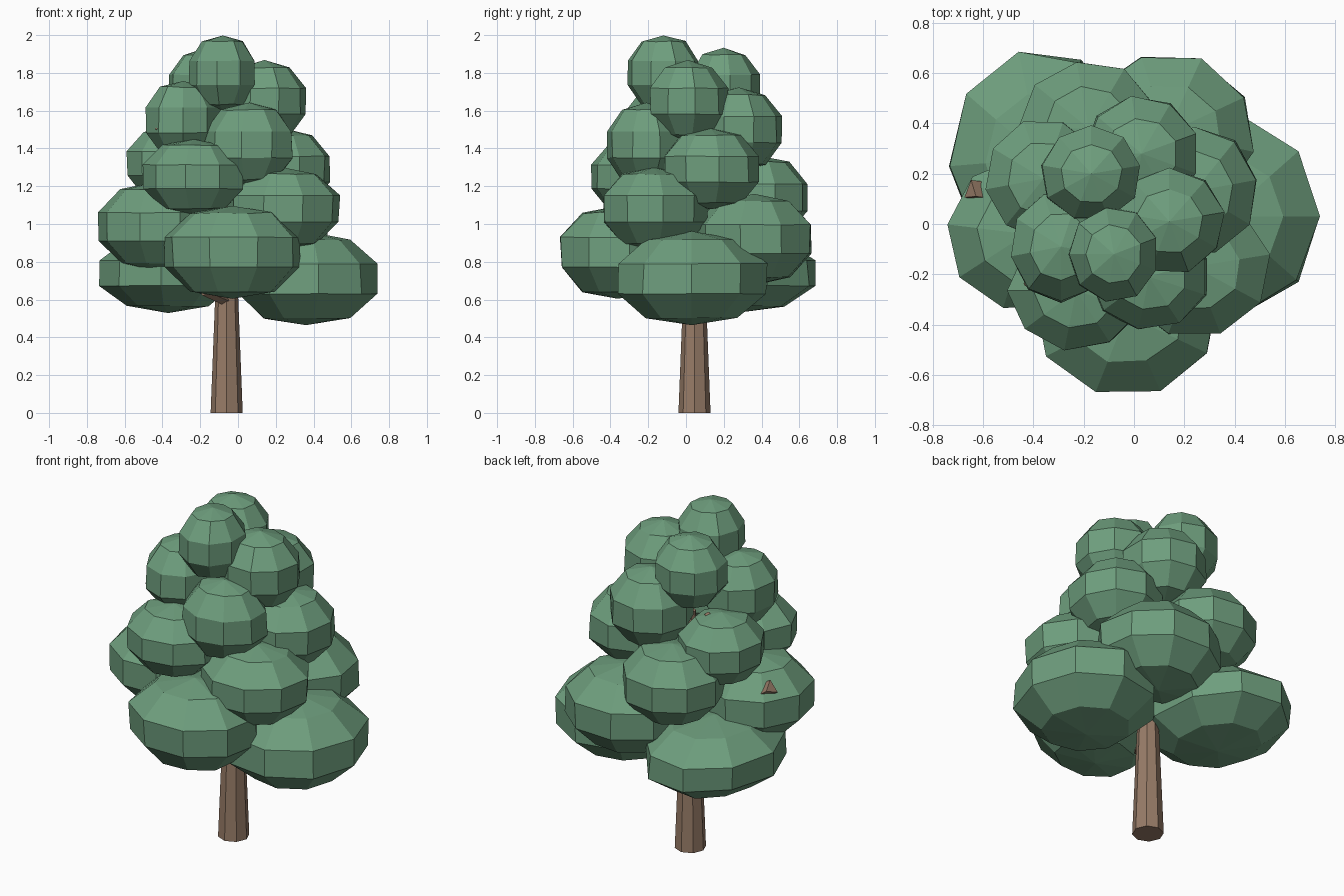
import bpy, bmesh, math, random
from mathutils import Matrix, Vector

random.seed(4)
if "Cube" in bpy.data.objects:
    bpy.data.objects.remove(bpy.data.objects["Cube"])


def make_material(name, colour):
    mat = bpy.data.materials.new(name)
    mat.use_nodes = True
    mat.diffuse_color = colour
    bsdf = next(n for n in mat.node_tree.nodes if n.type == 'BSDF_PRINCIPLED')
    bsdf.inputs["Base Color"].default_value = colour
    bsdf.inputs["Roughness"].default_value = 0.9
    return mat


leaf_green = make_material("leaf green", (0.155, 0.34, 0.205, 1))
bark_brown = make_material("bark brown", (0.31, 0.20, 0.137, 1))


def finish(bm, name, mat):
    mesh = bpy.data.meshes.new(name)
    bm.to_mesh(mesh)
    bm.free()
    mesh.materials.append(mat)
    obj = bpy.data.objects.new(name, mesh)
    bpy.context.collection.objects.link(obj)
    return obj


def leaf_clump(name, centre, half_size, turn=0):
    """Squashed faceted ball whose widest rings reach half_size."""
    bm = bmesh.new()
    bmesh.ops.create_uvsphere(bm, u_segments=9, v_segments=5, radius=1)
    bmesh.ops.rotate(bm, verts=bm.verts, matrix=Matrix.Rotation(math.radians(turn), 3, 'Z'))
    widen = 1 / math.sin(math.radians(72))
    sx, sy, sz = half_size
    for v in bm.verts:
        # Flatten the caps a little, then stretch and roughen
        x, y, z = v.co
        z = max(-1, min(1, z * 1.03))
        v.co = Vector((x * sx * widen, y * sy * widen, z * sz))
        v.co *= 1 + random.uniform(-0.02, 0.02)
    bmesh.ops.translate(bm, verts=bm.verts, vec=centre)
    return finish(bm, name, leaf_green)


def limb(name, start, end, r_start, r_end, sides):
    """Tapered straight limb between two points."""
    a, b = Vector(start), Vector(end)
    axis = b - a
    bm = bmesh.new()
    bmesh.ops.create_cone(bm, cap_ends=True, segments=sides,
                          radius1=r_start, radius2=r_end, depth=axis.length)
    spin = Vector((0, 0, 1)).rotation_difference(axis).to_matrix().to_4x4()
    bmesh.ops.transform(bm, verts=bm.verts, matrix=Matrix.Translation((a + b) / 2) @ spin)
    return finish(bm, name, bark_brown)


# Trunk and the branches mostly hidden in the crown
limb("trunk", (-0.06, 0.045, 0), (-0.06, 0.045, 1.4), 0.085, 0.03, 8)
limb("front_branch", (-0.06, 0.03, 0.60), (-0.18, -0.17, 0.65), 0.035, 0.03, 5)
limb("front_branch_tip", (-0.18, -0.17, 0.65), (-0.34, -0.22, 0.78), 0.03, 0.025, 5)
limb("left_branch", (-0.06, 0.05, 0.70), (-0.65, 0.13, 1.13), 0.05, 0.045, 3)
limb("back_branch", (-0.06, 0.05, 0.70), (-0.16, 0.36, 1.12), 0.04, 0.02, 5)
limb("upper_back_branch", (-0.06, 0.045, 1.2), (-0.30, 0.22, 1.50), 0.03, 0.02, 5)
limb("upper_left_branch", (-0.06, 0.045, 1.2), (-0.43, -0.24, 1.51), 0.03, 0.012, 5)

# Leaf clumps: centre, half size, turn
clumps = {
    "crown_top": ((-0.08, -0.12, 1.80), (0.18, 0.19, 0.20), 10),
    "crown_back_top": ((-0.17, 0.20, 1.725), (0.20, 0.19, 0.205), 0),
    "crown_right_top": ((0.14, 0.01, 1.65), (0.22, 0.21, 0.215), 0),
    "crown_left_upper": ((-0.29, -0.09, 1.55), (0.20, 0.22, 0.21), 20),
    "crown_front_upper": ((0.06, -0.21, 1.42), (0.24, 0.21, 0.22), 10),
    "crown_back_upper": ((0.03, 0.28, 1.50), (0.23, 0.23, 0.22), 10),
    "crown_left_back": ((-0.36, 0.18, 1.32), (0.23, 0.24, 0.20), 20),
    "crown_right_middle": ((0.24, 0.13, 1.29), (0.25, 0.26, 0.215), 0),
    "crown_front_middle": ((-0.23, -0.265, 1.25), (0.27, 0.24, 0.20), 10),
    "crown_back_middle": ((-0.18, 0.38, 1.14), (0.28, 0.27, 0.225), 10),
    "crown_front_right": ((0.24, -0.17, 1.08), (0.30, 0.28, 0.22), 0),
    "crown_left_middle": ((-0.43, -0.04, 0.985), (0.31, 0.31, 0.235), 3),
    "crown_back_low": ((0.13, 0.36, 0.92), (0.35, 0.32, 0.24), 17),
    "crown_front_low": ((-0.03, -0.36, 0.85), (0.37, 0.32, 0.25), 1),
    "crown_left_low": ((-0.37, 0.26, 0.74), (0.36, 0.43, 0.21), 14),
    "crown_right_low": ((0.36, 0.03, 0.71), (0.38, 0.40, 0.25), -10),
}
for name, (centre, half_size, turn) in clumps.items():
    leaf_clump(name, centre, half_size, turn)
